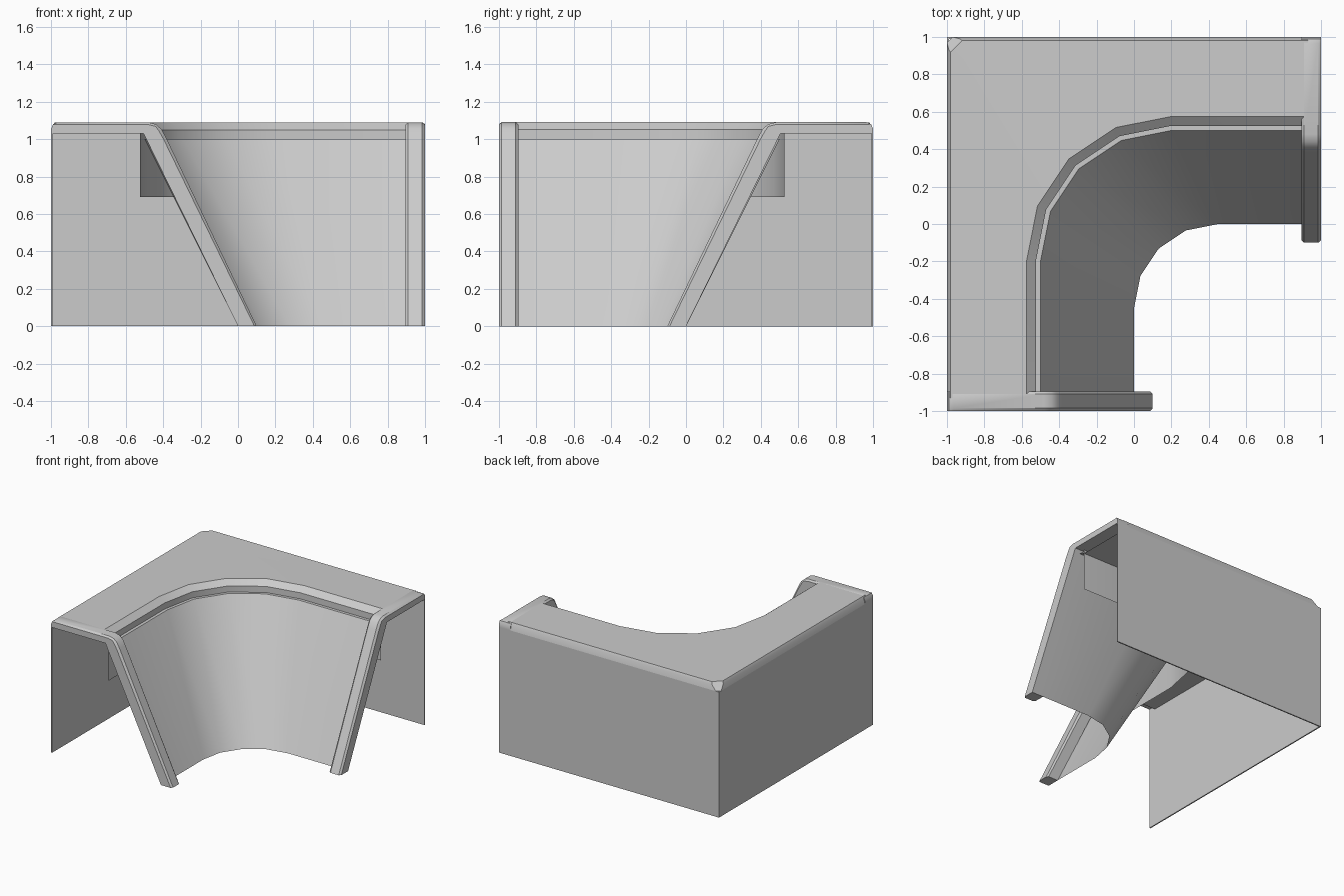
import bpy, bmesh
from math import cos, sin, pi, radians

cube = bpy.data.objects.get("Cube")
if cube:
    bpy.data.objects.remove(cube, do_unlink=True)

grey = bpy.data.materials.new("light grey")
grey.diffuse_color = (0.6, 0.6, 0.6, 1)
grey.use_nodes = True
grey.node_tree.nodes["Principled BSDF"].inputs["Base Color"].default_value = (0.6, 0.6, 0.6, 1)

SEGMENTS = 4


def finish(bm, name):
    mesh = bpy.data.meshes.new(name)
    bm.to_mesh(mesh)
    bm.free()
    mesh.materials.append(grey)
    mesh.shade_smooth()
    mesh.set_sharp_from_angle(angle=radians(30))
    obj = bpy.data.objects.new(name, mesh)
    bpy.context.collection.objects.link(obj)
    return obj


def corner_path(edge, radius, end):
    """Plan line along x = edge, round the corner, then along y = -edge."""
    c = edge + radius
    points = [(edge, -end)]
    for i in range(SEGMENTS + 1):
        t = i / SEGMENTS
        if radius < 0.1:      # small radii become a straight corner cut
            points.append((edge + radius * t, -c + radius * t))
        else:
            a = t * pi / 2
            points.append((c - radius * cos(a), -c + radius * sin(a)))
    return points + [(end, -edge)]


def sweep(name, profile, end, closed=False):
    """Run a profile of (edge, height, radius) around the corner."""
    bm = bmesh.new()
    rows = [[bm.verts.new((x, y, z)) for x, y in corner_path(e, r, end)]
            for e, z, r in profile]
    pairs = list(zip(rows, rows[1:]))
    if closed:
        pairs.append((rows[-1], rows[0]))
        bm.faces.new([row[0] for row in rows])
        bm.faces.new([row[-1] for row in reversed(rows)])
    for a, b in pairs:
        for j in range(len(a) - 1):
            bm.faces.new((a[j], b[j], b[j + 1], a[j + 1]))
    bmesh.ops.remove_doubles(bm, verts=bm.verts, dist=0.0005)
    return finish(bm, name)


def end_frame(name, swapped):
    """Raised rib over the top and down the slope at one open end."""
    outline = [(-1, 1.03), (-1, 1.055), (-0.988, 1.08), (-0.965, 1.09),
               (-0.48, 1.09), (-0.44, 1.08), (-0.41, 1.055), (-0.385, 1.01),
               (0.1, 0), (0, 0), (-0.505, 1.03)]
    bm = bmesh.new()
    loops = []
    # narrow outer loops form the small bevel on both rims
    for y, inset in ((-1, 0.012), (-0.985, 0), (-0.91, 0), (-0.895, 0.012)):
        loop = []
        for i, (x, z) in enumerate(outline):
            if 3 <= i <= 7:
                z -= inset
            if 6 <= i <= 8:
                x -= inset
            loop.append(bm.verts.new((-y, -x, z) if swapped else (x, y, z)))
        loops.append(loop)
    n = len(outline)
    for a, b in zip(loops, loops[1:]):
        for i in range(n):
            k = (i + 1) % n
            bm.faces.new((a[i], a[k], b[k], b[i]))
    bm.faces.new(loops[0])
    bm.faces.new(loops[-1])
    bmesh.ops.recalc_face_normals(bm, faces=bm.faces)
    return finish(bm, name)


# Thin upright walls on the two outer sides
sweep("outer_wall", [(-1, 0, 0), (-1, 1.03, 0), (-0.99, 1.03, 0), (-0.99, 0, 0)],
      1, closed=True)

# Top cover with hanging skirts and a chamfered inner lip
sweep("top_cover", [(-0.985, 0.69, 0), (-0.985, 1.03, 0), (-1, 1.03, 0.03),
                    (-0.99, 1.07, 0.06), (-0.98, 1.088, 0.06), (-0.575, 1.09, 0.775),
                    (-0.525, 1.05, 0.725), (-0.525, 0.69, 0.725)], 0.93)

# Ceiling between the skirts
sweep("ceiling", [(-0.525, 1.0, 0.725), (-0.985, 1.0, 0)], 0.93)

# Inner wall that leans outward to the ground, with a narrow ledge on top
sweep("sloped_wall", [(-0.525, 1.0, 0.725), (-0.5, 1.0, 0.7), (0, 0, 0.45)], 0.95)

# Ribs at both open ends
end_frame("front_end_frame", False)
end_frame("left_end_frame", True)
